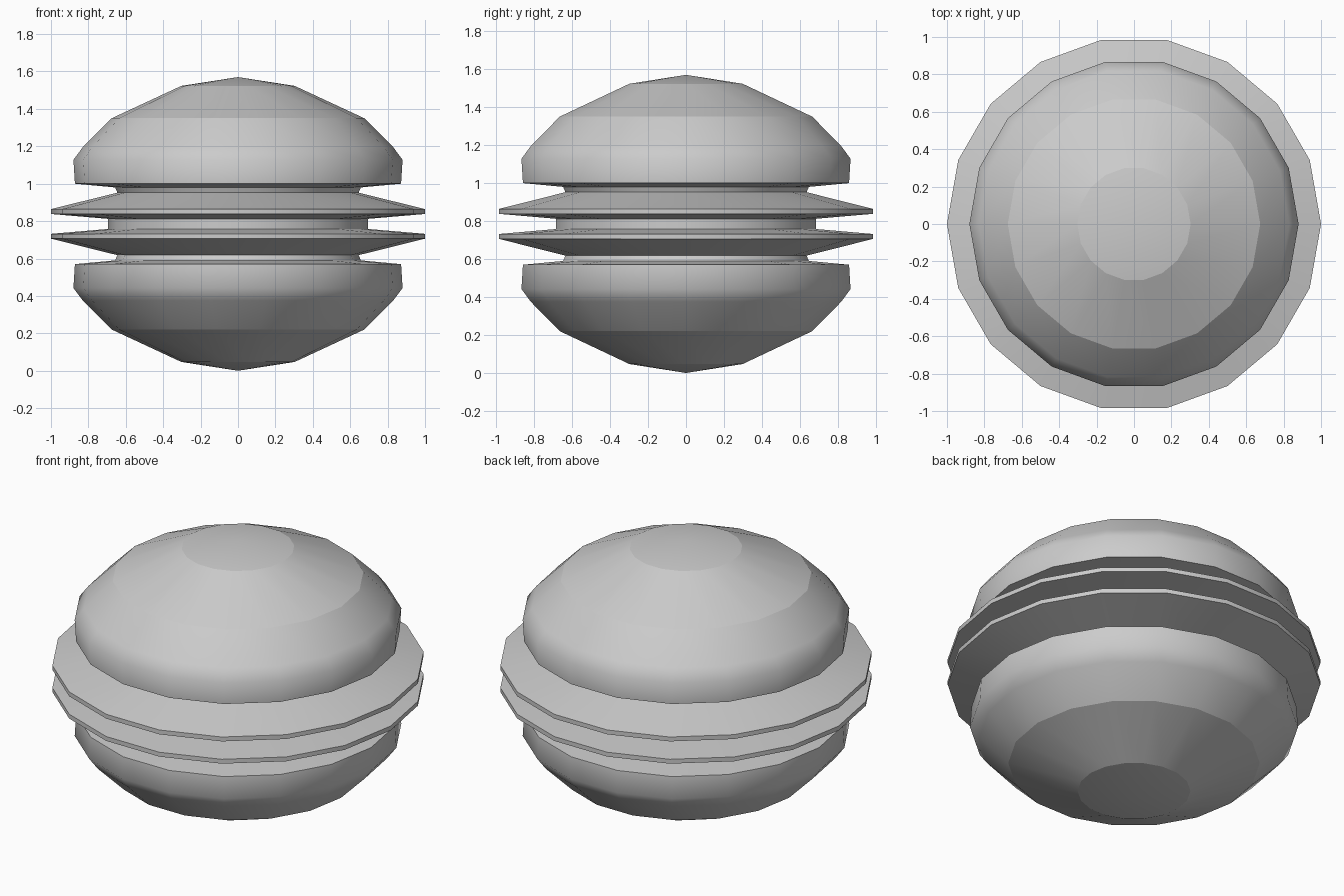
import bpy, bmesh
from math import cos, sin, tau

if "Cube" in bpy.data.objects:
    bpy.data.objects.remove(bpy.data.objects["Cube"])

SIDES = 18
MID = 0.785  # height of the mirror plane


def lathe(name, profile, soft=()):
    """Spin a top-to-bottom (radius, z) profile; rings at radii in `soft` stay smooth."""
    bm = bmesh.new()
    rings = []
    for r, z in profile:
        if r == 0:
            rings.append([bm.verts.new((0, 0, z))] * SIDES)
        else:
            rings.append([bm.verts.new((r * cos(tau * i / SIDES), r * sin(tau * i / SIDES), z))
                          for i in range(SIDES)])
    for a, b in zip(rings, rings[1:]):
        for i in range(SIDES):
            j = (i + 1) % SIDES
            corners = list(dict.fromkeys((a[i], b[i], b[j], a[j])))
            bm.faces.new(corners).smooth = True
    # crisp rings
    for (r, z), ring in zip(profile, rings):
        if r and r not in soft:
            for i in range(SIDES):
                edge = bm.edges.get((ring[i], ring[(i + 1) % SIDES]))
                if edge:
                    edge.smooth = False
    mesh = bpy.data.meshes.new(name)
    bm.to_mesh(mesh)
    bm.free()
    obj = bpy.data.objects.new(name, mesh)
    bpy.context.collection.objects.link(obj)
    return obj


def flipped(profile):
    return [(r, 2 * MID - z) for r, z in reversed(profile)]


# domed shell with undercut rim
shell = [(0, 1.57), (0.303, 1.523), (0.675, 1.35), (0.83, 1.195),
         (0.88, 1.128), (0.872, 1.0), (0.657, 0.98)]
# neck, flared disc and half of the central axle
disc = [(0.657, 0.98), (0.645, 0.952), (1.0, 0.864), (1.0, 0.838),
        (0.695, 0.812), (0.695, MID)]

for label, shape in (("upper", lambda p: p), ("lower", flipped)):
    lathe(label + "_shell", shape(shell), soft=(0.83, 0.88))
    lathe(label + "_disc", shape(disc))
